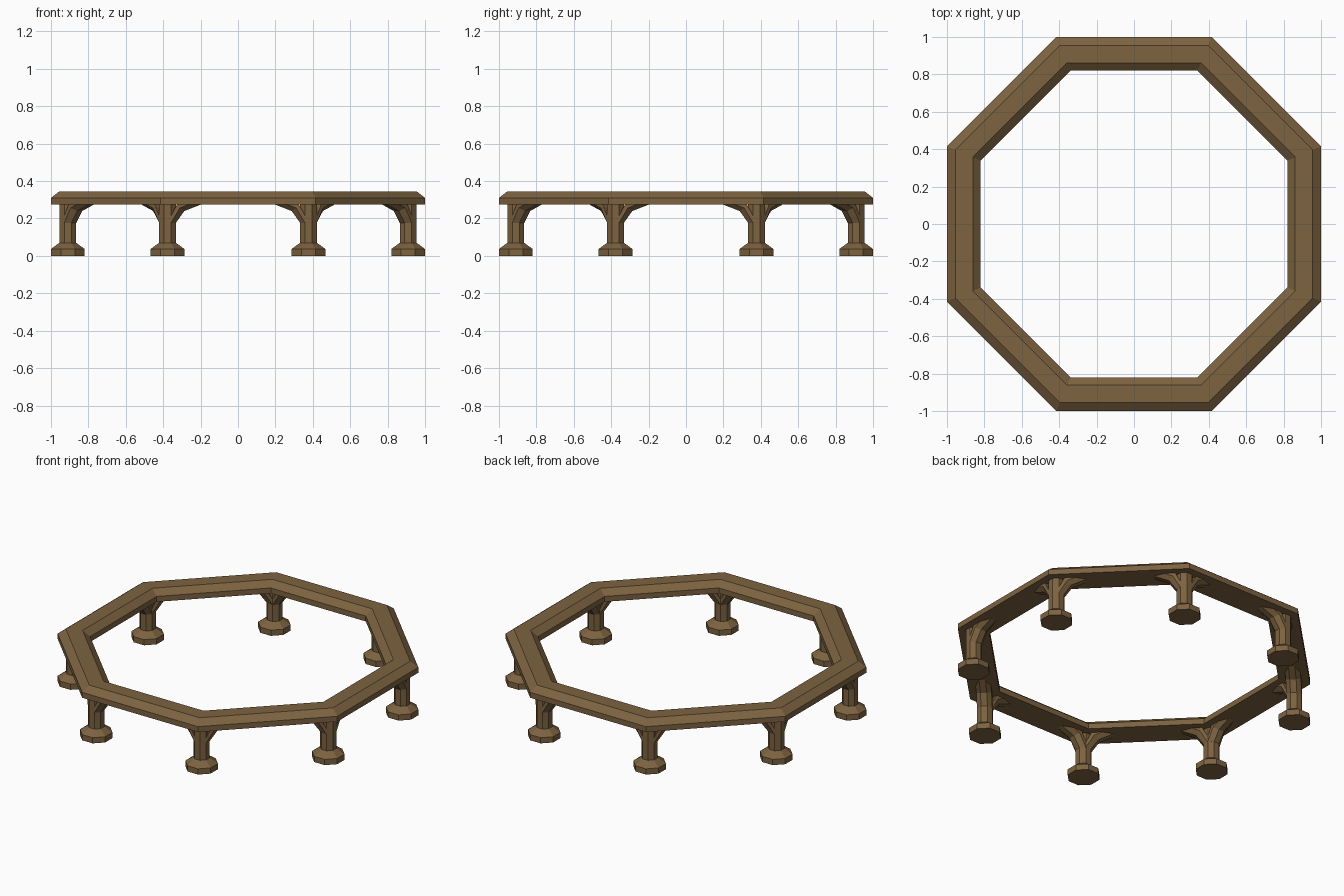
import bpy, bmesh
from math import pi, cos, sin
from mathutils import Vector, Matrix

if "Cube" in bpy.data.objects:
    bpy.data.objects.remove(bpy.data.objects["Cube"])

wood = bpy.data.materials.new("brown wood")
wood.diffuse_color = (0.205, 0.125, 0.052, 1)
wood.use_nodes = True
wood.node_tree.nodes["Principled BSDF"].inputs["Base Color"].default_value = wood.diffuse_color

K = 1 / cos(pi / 8)  # apothem to corner radius of an octagon


def ring(bm, apothem, z):
    return [bm.verts.new((apothem * K * cos(pi / 8 + i * pi / 4),
                          apothem * K * sin(pi / 8 + i * pi / 4), z)) for i in range(8)]


def bridge(bm, a, b):
    n = len(a)
    for i in range(n):
        j = (i + 1) % n
        bm.faces.new((a[i], a[j], b[j], b[i]))


def finish(bm, name):
    bmesh.ops.recalc_face_normals(bm, faces=bm.faces)
    me = bpy.data.meshes.new(name)
    bm.to_mesh(me)
    bm.free()
    me.materials.append(wood)
    ob = bpy.data.objects.new(name, me)
    bpy.context.collection.objects.link(ob)
    return ob


# Octagonal rail: bevelled cross-section swept around
bm = bmesh.new()
section = [(1.0, 0.275), (1.0, 0.31), (0.955, 0.345),
           (0.862, 0.345), (0.82, 0.31), (0.82, 0.275)]
loops = [ring(bm, a, z) for a, z in section]
for i in range(len(loops)):
    bridge(bm, loops[i], loops[(i + 1) % len(loops)])
finish(bm, "octagonal_rail")

# Brace path: (reach, height) of lower face and of chamfer edge
LOWER = [(0.045, 0.177), (0.09, 0.24), (0.18, 0.275), (0.24, 0.297)]
UPPER = [(0.019, 0.177), (0.066, 0.256), (0.17, 0.298), (0.235, 0.303)]


def add_brace(bm, angle):
    rot = Matrix.Rotation(angle, 3, 'Z')
    cuts = []
    for (r, z), (ru, zu) in zip(LOWER, UPPER):
        pts = [(r, -0.0187, z), (r, 0.0187, z), (ru, 0.045, zu),
               (min(ru, 0.0) if z < 0.2 else ru, 0.045, 0.305 if z > 0.2 else zu),
               (min(ru, 0.0) if z < 0.2 else ru, -0.045, 0.305 if z > 0.2 else zu),
               (ru, -0.045, zu)]
        cuts.append([bm.verts.new(rot @ Vector(p)) for p in pts])
    for a, b in zip(cuts, cuts[1:]):
        bridge(bm, a, b)
    bm.faces.new(cuts[0])
    bm.faces.new(cuts[-1])


# Eight legs under the rail corners: foot, shaft and two braces
for k in range(8):
    bm = bmesh.new()
    profile = [(0.09, 0), (0.09, 0.037), (0.045, 0.07), (0.045, 0.305)]
    loops = [ring(bm, a, z) for a, z in profile]
    for a, b in zip(loops, loops[1:]):
        bridge(bm, a, b)
    bm.faces.new(loops[0])
    bm.faces.new(loops[-1])
    t = pi / 8 + k * pi / 4
    for side in (1, -1):
        # along each neighbouring rail section
        add_brace(bm, t + side * (pi / 2 + pi / 8))
    leg = finish(bm, f"leg_{k + 1}")
    leg.location = (0.91 * K * cos(t), 0.91 * K * sin(t), 0)
